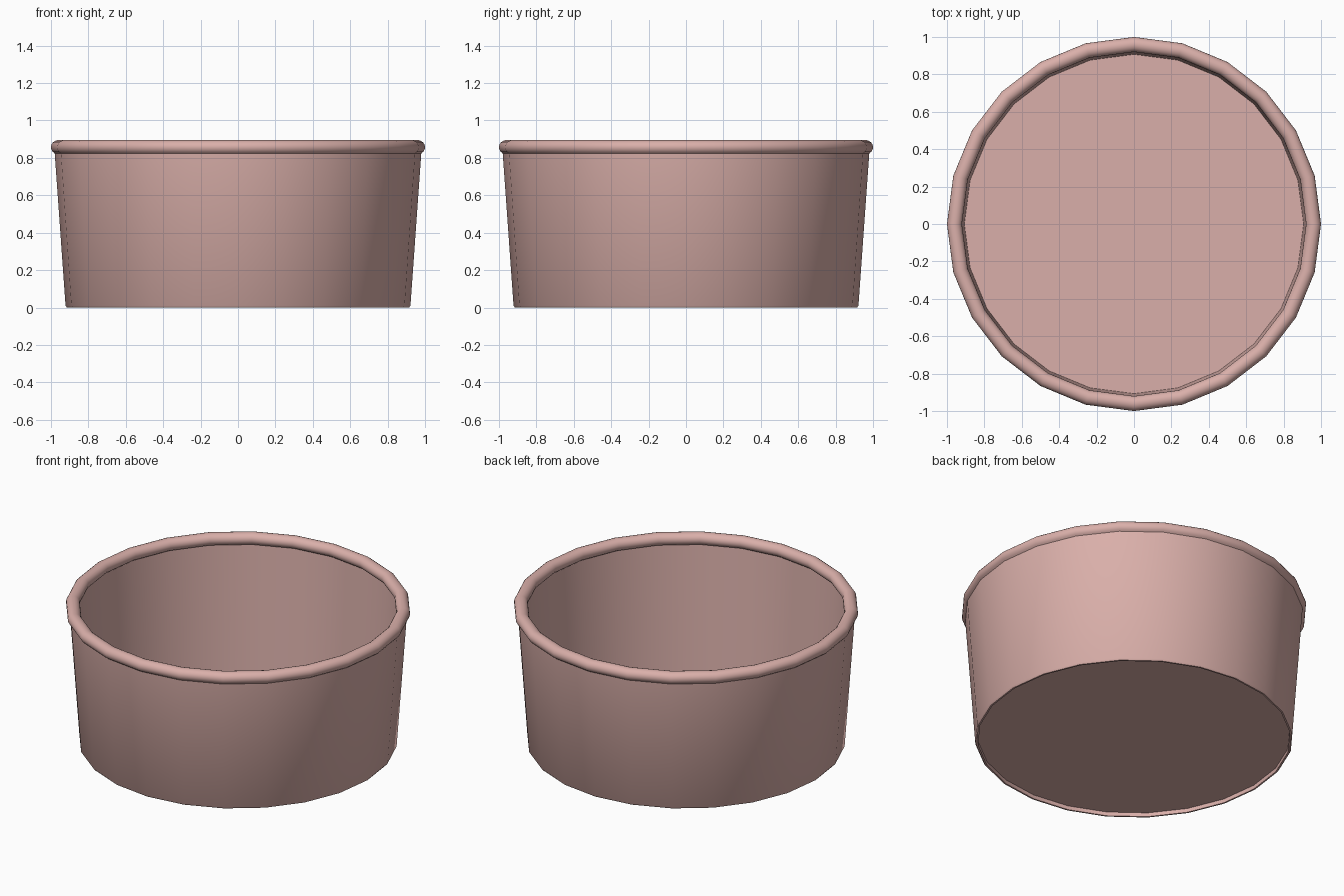
import bpy
import bmesh
from math import cos, sin, radians, tau
from mathutils import Vector

SIDES = 24

cube = bpy.data.objects.get("Cube")
if cube:
    bpy.data.objects.remove(cube)

# One dusty pink glaze for the whole dish
pink = bpy.data.materials.new("dusty_pink")
pink.use_nodes = True
color = (0.70, 0.43, 0.40, 1.0)
pink.diffuse_color = color
pink.node_tree.nodes["Principled BSDF"].inputs["Base Color"].default_value = color


def lathe(name, profile):
    """Spin an (r, z) profile around the z axis into a faceted solid."""
    bm = bmesh.new()
    verts = [bm.verts.new((r, 0, z)) for r, z in profile]
    edges = [bm.edges.new(pair) for pair in zip(verts, verts[1:])]
    bmesh.ops.spin(bm, geom=verts + edges, cent=Vector((0, 0, 0)),
                   axis=Vector((0, 0, 1)), angle=tau, steps=SIDES)
    bmesh.ops.remove_doubles(bm, verts=bm.verts[:], dist=0.0005)
    bmesh.ops.recalc_face_normals(bm, faces=bm.faces[:])
    mesh = bpy.data.meshes.new(name)
    bm.to_mesh(mesh)
    bm.free()
    mesh.materials.append(pink)
    obj = bpy.data.objects.new(name, mesh)
    bpy.context.collection.objects.link(obj)
    bpy.ops.object.select_all(action="DESELECT")
    obj.select_set(True)
    bpy.context.view_layer.objects.active = obj
    bpy.ops.object.shade_smooth_by_angle(angle=radians(40))
    return obj


# Recessed base, thin foot ring and tapered outer wall
outside = [(0, 0.025), (0.905, 0.025), (0.905, 0), (0.915, 0), (0.922, 0.01)]

# Rounded lip that overhangs the wall on both sides
lip = [(0.96 + 0.04 * cos(radians(a)), 0.857 + 0.038 * sin(radians(a)))
       for a in range(-60, 261, 20)]

# Inner wall down to the flat floor
inside = [(0.907, 0.035), (0, 0.035)]

lathe("round_dish", outside + lip + inside)
